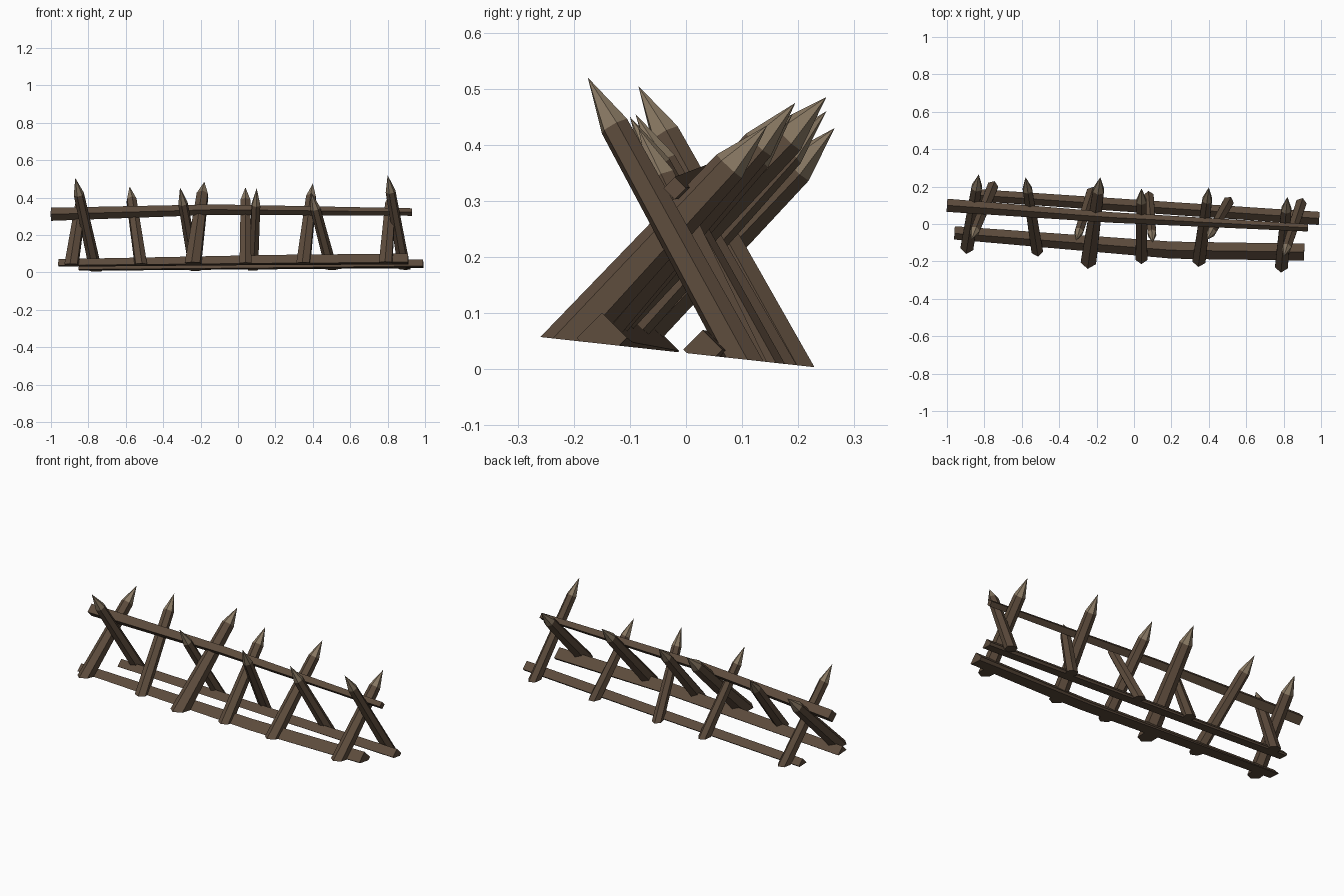
import bpy
import bmesh
import math
from mathutils import Vector

cube = bpy.data.objects.get("Cube")
if cube:
    bpy.data.objects.remove(cube, do_unlink=True)


def make_material(name, color):
    mat = bpy.data.materials.new(name)
    mat.use_nodes = True
    mat.diffuse_color = color
    mat.node_tree.nodes["Principled BSDF"].inputs["Base Color"].default_value = color
    return mat


bark = make_material("brown_bark", (0.11, 0.072, 0.046, 1))
cut_wood = make_material("pale_cut_wood", (0.25, 0.19, 0.125, 1))

# Slightly sloping ground that trims the underside of every timber
GROUND_POINT = Vector((0, 0, 0.029))
GROUND_NORMAL = Vector((0, 0.11, 1)).normalized()


def ground_z(y):
    return GROUND_POINT.z - 0.11 * y


def make_timber(name, path, radii, sides, pointed=False):
    """Sweep a ridge-up polygon along a path, optionally ending in a point."""
    path = [Vector(p) for p in path]
    axis = (path[-1] - path[0]).normalized()
    up = Vector((0, 0, 1))
    ridge = (up - axis * up.dot(axis)).normalized()
    side = axis.cross(ridge)
    bm = bmesh.new()
    rings = []
    for point, radius in zip(path, radii):
        ring = []
        for i in range(sides):
            a = math.tau * i / sides
            ring.append(bm.verts.new(point + radius * (ridge * math.cos(a) + side * math.sin(a))))
        rings.append(ring)
    for low, high in zip(rings, rings[1:]):
        for i in range(sides):
            j = (i + 1) % sides
            bm.faces.new((low[i], low[j], high[j], high[i]))
    bm.faces.new(rings[0][::-1])
    if pointed:
        tip = bm.verts.new(path[-1])
        for i in range(sides):
            face = bm.faces.new((rings[-1][i], rings[-1][(i + 1) % sides], tip))
            face.material_index = 1
    else:
        bm.faces.new(rings[-1])
    # Trim at the ground and close the cut
    bmesh.ops.bisect_plane(bm, geom=bm.verts[:] + bm.edges[:] + bm.faces[:],
                           plane_co=GROUND_POINT, plane_no=GROUND_NORMAL, clear_inner=True)
    bmesh.ops.holes_fill(bm, edges=[e for e in bm.edges if e.is_boundary], sides=0)
    bmesh.ops.recalc_face_normals(bm, faces=bm.faces[:])
    mesh = bpy.data.meshes.new(name)
    bm.to_mesh(mesh)
    bm.free()
    mesh.materials.append(bark)
    mesh.materials.append(cut_wood)
    obj = bpy.data.objects.new(name, mesh)
    bpy.context.collection.objects.link(obj)


def make_stake(name, foot, tip, r_foot, r_top):
    foot = Vector((foot[0], foot[1], ground_z(foot[1])))
    tip = Vector(tip)
    axis = (tip - foot).normalized()
    shoulder = tip - axis * 0.1
    make_timber(name, [foot - axis * 0.12, shoulder, tip], [r_foot, r_top], 6, pointed=True)


# Stakes footed at the front and leaning back: foot, tip, foot radius, top radius
back_leaning = [
    ((-0.89, -0.11), (-0.83, 0.265, 0.43), 0.042, 0.032),
    ((-0.52, -0.13), (-0.58, 0.25, 0.46), 0.037, 0.029),
    ((-0.24, -0.18), (-0.18, 0.25, 0.485), 0.05, 0.034),
    ((0.04, -0.17), (0.04, 0.19, 0.455), 0.038, 0.03),
    ((0.35, -0.18), (0.4, 0.195, 0.475), 0.043, 0.03),
    ((0.79, -0.21), (0.82, 0.145, 0.435), 0.042, 0.031),
]
# Stakes footed at the back and leaning forward
front_leaning = [
    ((-0.76, 0.19), (-0.87, -0.085, 0.505), 0.035, 0.028),
    ((-0.23, 0.16), (-0.31, -0.09, 0.455), 0.033, 0.026),
    ((0.08, 0.14), (0.1, -0.1, 0.45), 0.031, 0.026),
    ((0.5, 0.11), (0.39, -0.085, 0.43), 0.034, 0.027),
    ((0.89, 0.1), (0.8, -0.175, 0.52), 0.034, 0.027),
]
for label, group in (("back_leaning_stake", back_leaning), ("front_leaning_stake", front_leaning)):
    for n, stake in enumerate(group, 1):
        make_stake(f"{label}_{n}", *stake)

# Crossbar resting in the crotch of the stakes
make_timber("top_rail", [(-1.0, 0.1, 0.311), (-0.12, 0.035, 0.336), (0.93, -0.02, 0.323)],
            [0.035, 0.028, 0.02], 4)
# Half-buried logs along the feet
make_timber("front_ground_log", [(-0.96, -0.05, 0.033), (0.2, -0.14, 0.048), (0.91, -0.15, 0.056)],
            [0.038, 0.046, 0.045], 4)
make_timber("back_ground_log", [(-0.85, 0.155, 0.016), (0.1, 0.09, 0.024), (0.99, 0.03, 0.035)],
            [0.032, 0.034, 0.035], 4)
